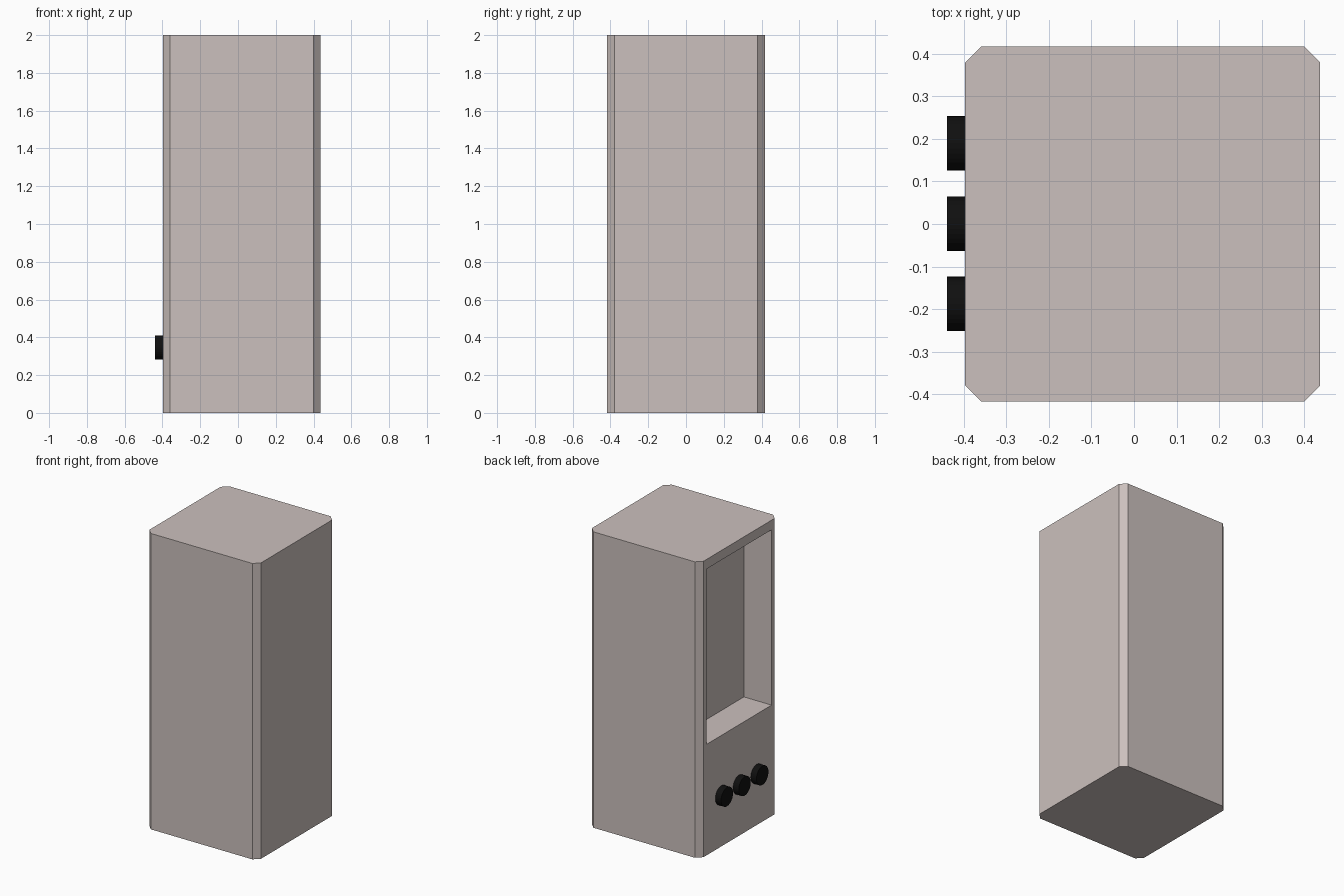
import bpy, bmesh, math
from mathutils import Matrix, Vector

default = bpy.data.objects.get("Cube")
if default:
    bpy.data.objects.remove(default, do_unlink=True)


def material(name, rgb):
    m = bpy.data.materials.new(name)
    m.use_nodes = True
    m.diffuse_color = (*rgb, 1)
    bsdf = m.node_tree.nodes["Principled BSDF"]
    bsdf.inputs["Base Color"].default_value = (*rgb, 1)
    bsdf.inputs["Roughness"].default_value = 0.7
    return m


def add_object(name, bm, mat):
    mesh = bpy.data.meshes.new(name)
    bm.normal_update()
    bm.to_mesh(mesh)
    bm.free()
    mesh.materials.append(mat)
    obj = bpy.data.objects.new(name, mesh)
    bpy.context.collection.objects.link(obj)
    return obj


casing_grey = material("warm grey", (0.60, 0.53, 0.51))
knob_black = material("black", (0.005, 0.005, 0.005))

SIDE = -0.397           # x of the panel side that carries opening and knobs
WIDTH, DEPTH, HEIGHT = 0.835, 0.835, 2.0

# Cabinet: tall box with chamfered upright edges
bm = bmesh.new()
centre = Vector((SIDE + WIDTH / 2, 0, HEIGHT / 2))
bmesh.ops.create_cube(bm, size=1, matrix=Matrix.Translation(centre)
                      @ Matrix.Diagonal((WIDTH, DEPTH, HEIGHT, 1)))
uprights = [e for e in bm.edges
            if abs(e.verts[0].co.z - e.verts[1].co.z) > 1]
bmesh.ops.bevel(bm, geom=uprights, offset=0.038, offset_type='OFFSET',
                segments=1, affect='EDGES')
bm.normal_update()

# Recessed opening in the upper part of the panel side
panel = min(bm.faces, key=lambda f: f.calc_center_median().x)
bmesh.ops.inset_individual(bm, faces=[panel], thickness=0.03)
for v in panel.verts:
    v.co.y = math.copysign(0.347, v.co.y)
    v.co.z = 1.935 if v.co.z > 1 else 0.75
recess = bmesh.ops.extrude_discrete_faces(bm, faces=[panel])["faces"]
bmesh.ops.translate(bm, verts=recess[0].verts, vec=(0.207, 0, 0))
bmesh.ops.recalc_face_normals(bm, faces=bm.faces)
add_object("cabinet", bm, casing_grey)

# Row of three round knobs below the opening
KNOB_LENGTH = 0.043
for name, y in (("front", -0.188), ("middle", 0.001), ("back", 0.19)):
    bm = bmesh.new()
    place = Matrix.Translation((SIDE - KNOB_LENGTH / 2, y, 0.347))
    bmesh.ops.create_cone(bm, cap_ends=True, segments=32, radius1=0.064,
                          radius2=0.064, depth=KNOB_LENGTH,
                          matrix=place @ Matrix.Rotation(math.pi / 2, 4, 'Y'))
    add_object(name + "_knob", bm, knob_black)
